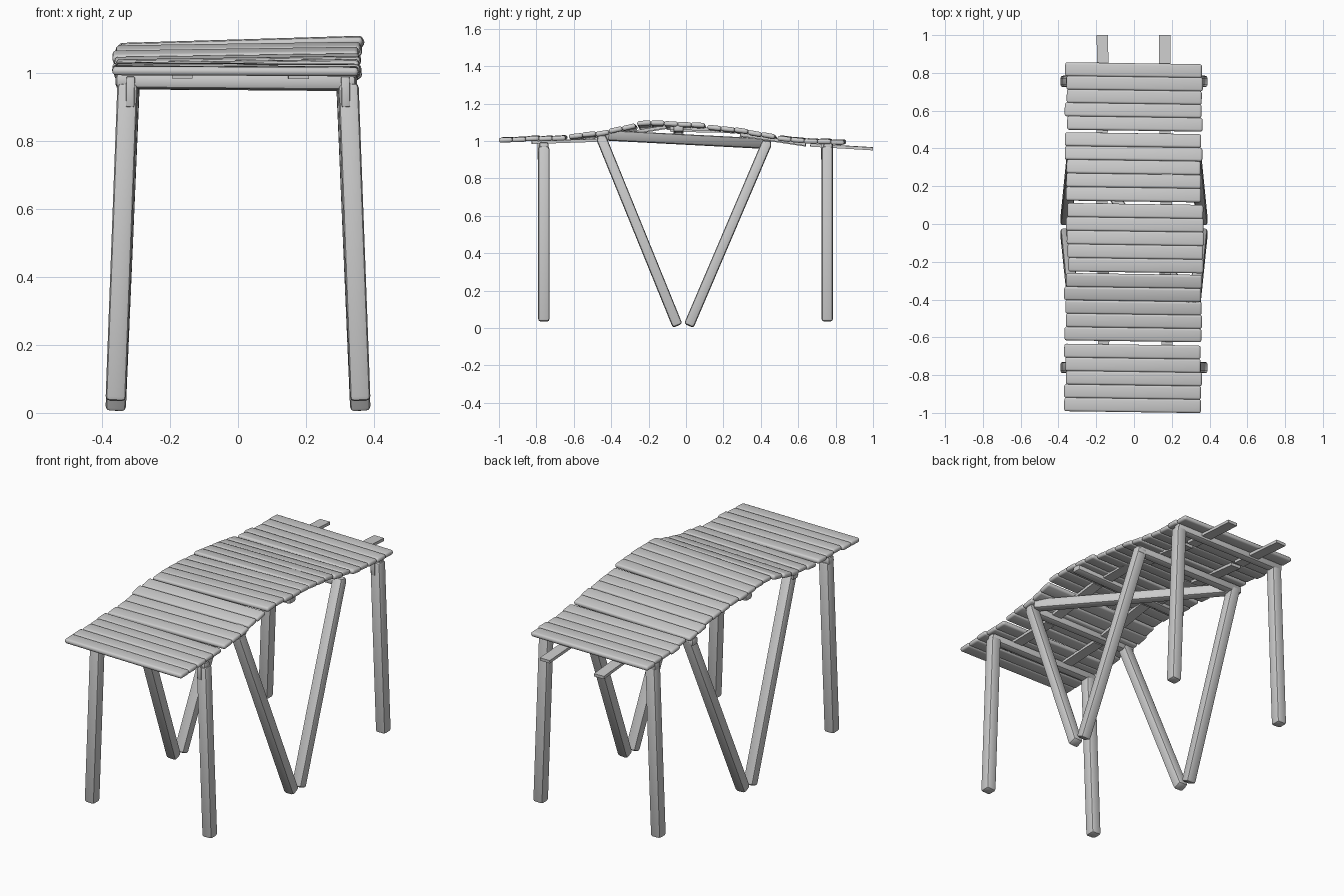
import bpy, bmesh, math, random
from mathutils import Vector, Matrix

random.seed(4)
cube = bpy.data.objects.get("Cube")
if cube:
    bpy.data.objects.remove(cube, do_unlink=True)

GREY = (0.6, 0.6, 0.6, 1.0)
wood = bpy.data.materials.new("weathered_grey_wood")
wood.use_nodes = True
wood.diffuse_color = GREY
wood.node_tree.nodes["Principled BSDF"].inputs["Base Color"].default_value = GREY

UP, BACK = Vector((0, 0, 1)), Vector((0, 1, 0))


def beam(name, start, end, width, height, bevel=0.0, up=UP, segments=2):
    """Squared timber running from start to end, with rounded edges."""
    start, end = Vector(start), Vector(end)
    axis = (end - start).normalized()
    side = up.cross(axis).normalized()
    frame = Matrix((side, axis.cross(side), axis)).transposed().to_4x4()
    size = Matrix.Diagonal((width, height, (end - start).length, 1))
    bm = bmesh.new()
    bmesh.ops.create_cube(bm, size=1, matrix=size)
    if bevel:
        bmesh.ops.bevel(bm, geom=bm.edges[:], offset=bevel, segments=segments,
                        profile=0.5, affect='EDGES', clamp_overlap=True)
    mesh = bpy.data.meshes.new(name)
    bm.to_mesh(mesh)
    bm.free()
    mesh.materials.append(wood)
    obj = bpy.data.objects.new(name, mesh)
    obj.matrix_world = Matrix.Translation((start + end) / 2) @ frame
    bpy.context.collection.objects.link(obj)
    if bevel:
        bpy.ops.object.select_all(action='DESELECT')
        obj.select_set(True)
        bpy.context.view_layer.objects.active = obj
        bpy.ops.object.shade_smooth_by_angle(angle=math.radians(40))
    return obj


# Deck height along the length (top surface)
PROFILE = [(-1.0, 1.02), (-0.62, 1.033), (-0.45, 1.05), (-0.25, 1.096),
           (-0.15, 1.1), (0.1, 1.088), (0.3, 1.065), (0.5, 1.028),
           (0.65, 1.012), (0.85, 1.008)]


def deck_height(y):
    for (y0, z0), (y1, z1) in zip(PROFILE, PROFILE[1:]):
        if y <= y1:
            break
    return z0 + (z1 - z0) * (y - y0) / (y1 - y0)


# Upright end posts and the slanted legs that meet in a V
for s, label in ((1, "left"), (-1, "right")):
    for y, place in ((-0.76, "front"), (0.755, "back")):
        beam(f"{place}_post_{label}", (s * 0.36, y, 0.035),
             (s * 0.325, y, 0.97), 0.06, 0.06, 0.013, BACK)
        beam(f"{place}_post_tongue_{label}", (s * 0.318, y - 0.022, 0.9),
             (s * 0.316, y - 0.022, 0.99), 0.025, 0.025, 0.004, BACK)
    beam(f"front_slanted_leg_{label}", (s * 0.36, -0.045, 0.012),
         (s * 0.318, -0.455, 1.02), 0.06, 0.055, 0.013, BACK)
    beam(f"back_slanted_leg_{label}", (s * 0.36, 0.015, 0.012),
         (s * 0.318, 0.435, 0.995), 0.06, 0.055, 0.013, BACK)

# Cross beams over the post and leg tops
for name, y, z in (("front_cross_beam", -0.76, 0.975),
                   ("front_leg_beam", -0.45, 1.012),
                   ("back_leg_beam", 0.43, 0.982),
                   ("back_cross_beam", 0.76, 0.972)):
    beam(name, (-0.36, y, z + 0.003), (0.347, y, z - 0.003), 0.05, 0.044, 0.013)

# Diagonal brace and the short bearer resting on it
beam("diagonal_brace", (0.32, -0.43, 1.03), (-0.32, 0.43, 0.985),
     0.055, 0.055, 0.013)
beam("middle_bearer", (-0.36, -0.04, 1.052), (0.365, -0.04, 1.068),
     0.055, 0.035, 0.01)

# Deck sections: start, end, sideways shift, roll
SECTIONS = [(-0.995, -0.64, -0.004, -0.004), (-0.62, -0.265, -0.005, 0.015),
            (-0.255, 0.105, 0.007, 0.03), (0.12, 0.48, -0.002, 0.012),
            (0.495, 0.85, 0.0, -0.004)]
PLANKS = 5
YAW = -0.014
for i, (y0, y1, shift, roll) in enumerate(SECTIONS, 1):
    pitch = (y1 - y0) / PLANKS
    for k in range(PLANKS):
        y = y0 + pitch * (k + 0.5)
        slope = (deck_height(y + 0.04) - deck_height(y - 0.04)) / 0.08
        z = deck_height(y) - 0.014 + random.uniform(-0.002, 0.002)
        lx = shift - 0.36 + random.uniform(-0.007, 0.007)
        rx = shift + 0.36 + random.uniform(-0.007, 0.007)
        beam(f"deck_plank_{i}_{k + 1}", (lx, y + YAW * lx, z + roll * lx),
             (rx, y + YAW * rx, z + roll * rx), pitch * 1.03, 0.026, 0.0115,
             Vector((0, -slope, 1)), 3)
    # Two flat stringers under each section, lapping under the next one
    mid = (y0 + y1) / 2
    slope = (deck_height(y1) - deck_height(y0)) / (y1 - y0)
    for s, label in ((1, "left"), (-1, "right")):
        ends = []
        for y, x in ((y0 + 0.17, 0.17), (min(y1 + 0.16, 1.0), 0.165)):
            x = s * x + random.uniform(-0.01, 0.01)
            ends.append((x, y, deck_height(mid) + slope * (y - mid)
                         - 0.034 + roll * x))
        beam(f"stringer_{i}_{label}", *ends, 0.06, 0.016)
